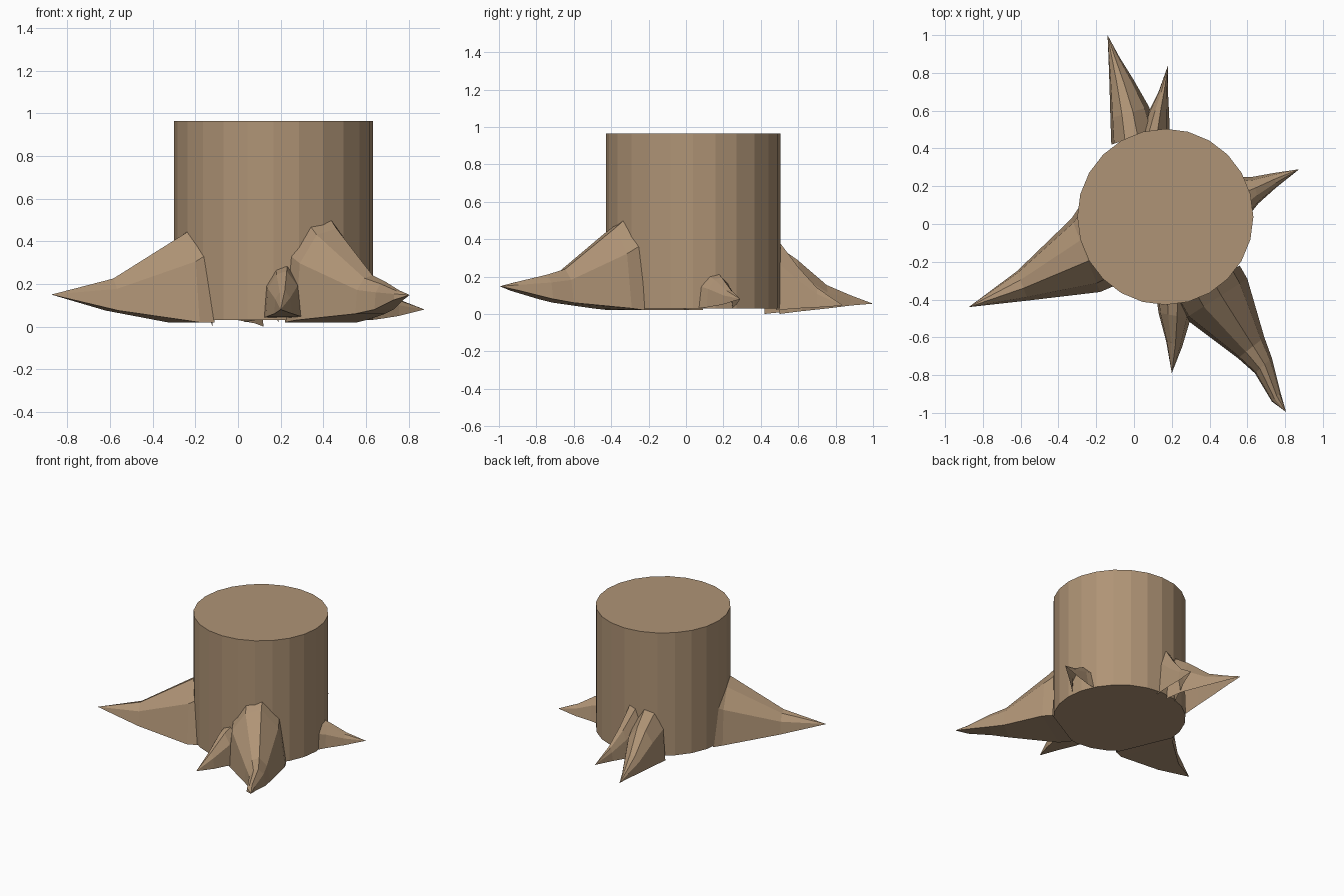
import bpy, bmesh

bark = bpy.data.materials.new("bark_brown")
bark.diffuse_color = (0.43, 0.295, 0.18, 1)


def finish(name, bm):
    bmesh.ops.recalc_face_normals(bm, faces=bm.faces[:])
    mesh = bpy.data.meshes.new(name)
    bm.to_mesh(mesh)
    bm.free()
    mesh.materials.append(bark)
    obj = bpy.data.objects.new(name, mesh)
    bpy.context.collection.objects.link(obj)
    return obj


# Arch cross-section of a root: (fraction across, fraction of height)
ARCH = [(0, 0), (0.06, 0.62), (0.3, 0.93), (0.58, 1.0), (0.88, 0.68), (1, 0)]


def root(name, sections, tip, closed):
    """Loft arches (left x, left y, right x, right y, bottom z, top z) to a tip."""
    bm = bmesh.new()
    rings = []
    for lx, ly, rx, ry, z0, z1 in sections:
        rings.append([bm.verts.new((lx + (rx - lx) * t, ly + (ry - ly) * t,
                                    z0 + (z1 - z0) * h)) for t, h in ARCH])
    end = bm.verts.new(tip)
    n = len(ARCH)
    for i in range(n if closed else n - 1):
        j = (i + 1) % n
        for a, b in zip(rings, rings[1:]):
            bm.faces.new((a[i], a[j], b[j], b[i]))
        bm.faces.new((rings[-1][i], rings[-1][j], end))
    return finish(name, bm)


# Trunk
bm = bmesh.new()
bmesh.ops.create_cone(bm, cap_ends=True, segments=24, radius1=0.466,
                      radius2=0.466, depth=0.935)
bmesh.ops.translate(bm, verts=bm.verts[:], vec=(0.166, 0.038, 0.4975))
finish("trunk", bm)

# Large roots, closed underneath
root("left_root", [
    (-0.29, 0.09, -0.11, -0.33, 0.02, 0.50),
    (-0.33, 0.03, -0.18, -0.36, 0.02, 0.44),
    (-0.62, -0.25, -0.56, -0.405, 0.075, 0.225),
], (-0.875, -0.44, 0.15), True)

root("front_right_root", [
    (0.22, -0.41, 0.56, -0.22, 0.02, 0.53),
    (0.27, -0.50, 0.60, -0.29, 0.03, 0.46),
    (0.55, -0.71, 0.69, -0.60, 0.06, 0.24),
    (0.64, -0.79, 0.73, -0.71, 0.08, 0.21),
    (0.73, -0.94, 0.775, -0.89, 0.125, 0.17),
], (0.805, -0.995, 0.148), True)

root("small_front_root", [
    (0.12, -0.40, 0.31, -0.40, 0.04, 0.29),
    (0.13, -0.47, 0.30, -0.50, 0.045, 0.26),
    (0.17, -0.62, 0.255, -0.65, 0.06, 0.17),
], (0.20, -0.79, 0.08), True)

# Thin roots, open shells underneath
root("small_right_root", [
    (0.62, 0.06, 0.57, 0.25, 0.03, 0.22),
    (0.66, 0.11, 0.63, 0.25, 0.035, 0.195),
    (0.755, 0.195, 0.74, 0.27, 0.05, 0.13),
], (0.875, 0.29, 0.08), False)

root("back_root_long", [
    (-0.12, 0.42, 0.12, 0.50, 0.0, 0.38),
    (-0.125, 0.56, 0.08, 0.62, 0.015, 0.29),
    (-0.13, 0.74, 0.0, 0.76, 0.03, 0.155),
    (-0.135, 0.88, -0.075, 0.88, 0.045, 0.10),
], (-0.14, 1.0, 0.055), False)

root("back_root_short", [
    (0.03, 0.48, 0.19, 0.48, 0.02, 0.41),
    (0.08, 0.60, 0.185, 0.60, 0.03, 0.25),
    (0.13, 0.70, 0.18, 0.70, 0.035, 0.14),
], (0.18, 0.84, 0.045), False)
